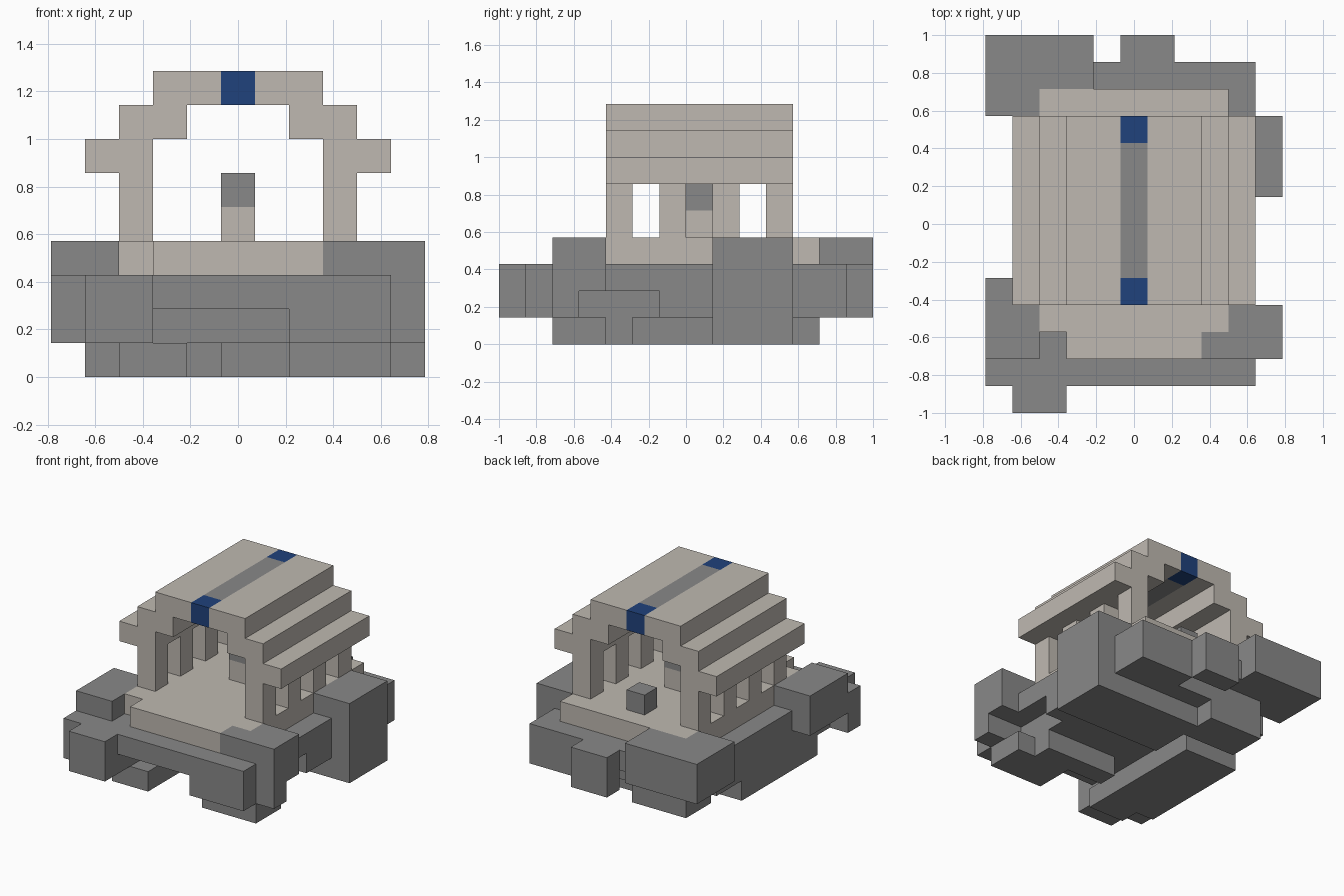
import bpy
import bmesh
from mathutils import Vector

if "Cube" in bpy.data.objects:
    bpy.data.objects.remove(bpy.data.objects["Cube"], do_unlink=True)

U = 1 / 7                          # edge of one block
ORIGIN = Vector((-5.5, -7, 0))     # grid corner, in blocks


def material(name, rgb):
    m = bpy.data.materials.new(name)
    m.use_nodes = True
    m.diffuse_color = (*rgb, 1)
    m.node_tree.nodes["Principled BSDF"].inputs["Base Color"].default_value = (*rgb, 1)
    return m


STONE = material("dark grey stone", (0.25, 0.25, 0.25))
PALE = material("pale limestone", (0.52, 0.485, 0.44))
BLUE = material("deep blue", (0.0145, 0.054, 0.2))


def blocks(name, mat, *boxes):
    """One object from boxes given as x, y and z ranges in blocks."""
    bm = bmesh.new()
    for xs, ys, zs in boxes:
        lo, hi = (Vector(c) for c in zip(xs, ys, zs))
        verts = bmesh.ops.create_cube(bm, size=1)["verts"]
        for v in verts:
            v.co = ((lo + hi) / 2 + v.co * (hi - lo) + ORIGIN) * U
    mesh = bpy.data.meshes.new(name)
    bm.to_mesh(mesh)
    bm.free()
    mesh.materials.append(mat)
    obj = bpy.data.objects.new(name, mesh)
    bpy.context.collection.objects.link(obj)
    return obj


def mirrored(xs):
    return (11 - xs[1], 11 - xs[0])


# Rocky foundation
blocks("foundation_core", STONE, ((2, 9), (3, 12), (1, 3)))
blocks("right_ledge", STONE, ((9, 10), (3, 8), (2, 3)), ((9, 10), (6, 8), (1, 2)))
blocks("left_ledge", STONE, ((1, 4), (3, 9), (0, 3)), ((1, 2), (9, 11), (1, 3)))
blocks("front_ledge", STONE, ((0, 3), (1, 2), (1, 3)), ((1, 3), (2, 3), (1, 3)),
       ((3, 7), (1, 3), (2, 3)), ((7, 10), (1, 3), (1, 3)))
blocks("back_ledge", STONE, ((4, 7), (12, 13), (2, 3)), ((7, 10), (11, 13), (1, 3)))

# Rocks jutting out of the foundation
blocks("front_rock", STONE, ((1, 3), (0, 1), (1, 3)))
blocks("back_rock", STONE, ((5, 7), (13, 14), (1, 3)))
blocks("right_boulder", STONE, ((9, 11), (8, 11), (0, 4)))
blocks("front_right_rock", STONE, ((8, 11), (2, 3), (1, 4)), ((9, 11), (3, 4), (2, 4)))
blocks("front_left_rock", STONE, ((0, 2), (2, 5), (2, 4)))
blocks("back_left_rock", STONE, ((0, 4), (12, 14), (2, 4)), ((0, 2), (11, 12), (2, 4)))

# Feet under the foundation
blocks("feet", STONE, ((7, 10), (2, 4), (0, 1)), ((2, 4), (2, 3), (0, 1)),
       ((2, 5), (10, 12), (0, 1)), ((5, 9), (4, 5), (0, 1)), ((5, 9), (8, 11), (0, 1)))

# Temple floor
blocks("floor", PALE, ((2, 9), (3, 12), (3, 4)), ((3, 8), (2, 3), (3, 4)))

# Two rows of pillars
for side, xs in (("left", (8, 9)), ("right", mirrored((8, 9)))):
    blocks(side + "_pillars", PALE, *[(xs, (y, y + 1), (4, 6)) for y in range(4, 11, 2)])

# Stepped roof, one step per course on each side
for step, xs in enumerate([(8, 10), (7, 9), (6, 8)]):
    for side, span in (("left", xs), ("right", mirrored(xs))):
        blocks(f"{side}_roof_step_{step + 1}", PALE, (span, (4, 11), (6 + step, 7 + step)))

# Ridge with blue ends
blocks("ridge", STONE, ((5, 6), (5, 10), (8, 9)))
for end, y in (("front", 4), ("back", 10)):
    blocks(end + "_ridge_end", BLUE, ((5, 6), (y, y + 1), (8, 9)))

# Altar and the step behind it
blocks("altar_base", PALE, ((5, 6), (7, 8), (4, 5)))
blocks("altar_top", STONE, ((5, 6), (7, 8), (5, 6)))
blocks("altar_step", STONE, ((5, 6), (10, 11), (4, 5)))
